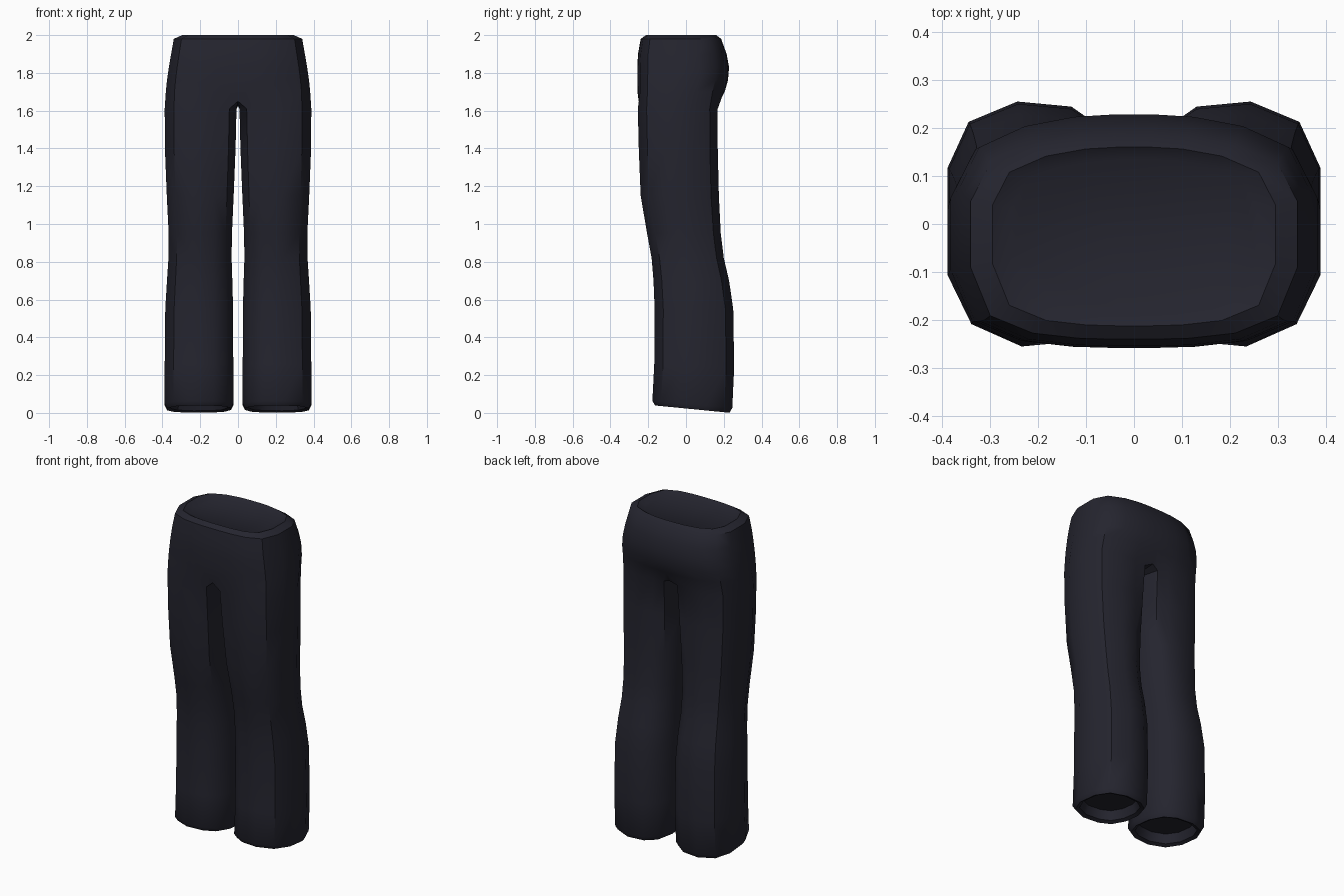
import bpy
import bmesh
import math

cube = bpy.data.objects.get("Cube")
if cube:
    bpy.data.objects.remove(cube, do_unlink=True)

# Dark navy cloth
cloth = bpy.data.materials.new("dark navy cloth")
cloth.use_nodes = True
colour = (0.018, 0.018, 0.028, 1)
cloth.diffuse_color = colour
bsdf = cloth.node_tree.nodes["Principled BSDF"]
bsdf.inputs["Base Color"].default_value = colour
bsdf.inputs["Roughness"].default_value = 0.9

# Leg outline: front inner corner, around the outside, to the inner side
LEG = [(-.8, -.75), (-.42, -.95), (.19, -1), (.74, -.78), (1, -.3), (1, .35),
       (.76, .8), (.2, 1), (-.42, .95), (-.8, .72), (-1, .25), (-1, -.3)]
# Hip outline: front centre, around the outside, to back centre
HIP = [(0, -1), (.12, -1), (.34, -.99), (.62, -.94), (.88, -.77), (1, -.3), (1, .35),
       (.88, .72), (.62, .9), (.34, .98), (.12, 1), (0, 1)]

# Leg rows: height, inner x, outer x, front y, back y
LEG_ROWS = [(.045, .025, .388, -.178, .245), (.25, .025, .388, -.168, .255),
            (.55, .026, .385, -.166, .25), (.7, .03, .376, -.172, .228),
            (.82, .034, .368, -.182, .2), (.95, .032, .367, -.206, .184),
            (1.15, .023, .377, -.24, .174), (1.4, .013, .387, -.25, .168),
            (1.61, .008, .388, -.255, .168)]
# Hip rows: height, outer x, front y, back y
HIP_ROWS = [(1.7, .382, -.257, .205), (1.76, .376, -.258, .222), (1.83, .366, -.258, .228),
            (1.9, .354, -.254, .215), (1.98, .34, -.24, .186), (2, .295, -.212, .16),
            (1.982, .255, -.182, .135)]

bm = bmesh.new()


def leg_ring(z, x0, x1, y0, y1, scale=1.0):
    """One loop round the leg; the hem slopes down to the back."""
    cx, cy = (x0 + x1) / 2, (y0 + y1) / 2
    slope = .02 * max(0, 1 - z / .5)
    square = max(0, (z - 1) / .6)
    ring = []
    for i, (u, v) in enumerate(LEG):
        if i in (0, 9):
            v += math.copysign(.2 * square, v)
        ring.append(bm.verts.new((cx + u * scale * (x1 - x0) / 2,
                                  cy + v * scale * (y1 - y0) / 2, z - slope * v)))
    return ring


def hip_ring(z, x, y0, y1):
    cy, half = (y0 + y1) / 2, (y1 - y0) / 2
    return [bm.verts.new((u * x, cy + v * half, z)) for u, v in HIP]


def bridge(a, b, closed):
    n = len(a)
    for i in range(n if closed else n - 1):
        j = (i + 1) % n
        bm.faces.new((a[i], a[j], b[j], b[i]))


# Leg with a turned-in hem and a recessed end
hem = LEG_ROWS[0][1:]
rings = [leg_ring(z, *hem, scale=s) for z, s in ((.085, .74), (.03, .82), (.02, .93))]
rings += [leg_ring(*row) for row in LEG_ROWS]
bm.faces.new(rings[0])
for low, high in zip(rings, rings[1:]):
    bridge(low, high, True)

# Crotch line joining the two legs
top = rings[-1]
front, mid_front, mid_back, back = [
    bm.verts.new((0, y, z)) for y, z in ((-.25, 1.65), (-.1, 1.635), (.08, 1.625), (.165, 1.63))]
bm.faces.new((top[9], top[10], mid_back, back))
bm.faces.new((top[10], top[11], mid_front, mid_back))
bm.faces.new((top[11], top[0], front, mid_front))

# Hips, waistband edge and recessed waist
last = [front] + top[:10] + [back]
for row in HIP_ROWS:
    ring = hip_ring(*row)
    bridge(last, ring, False)
    last = ring
bm.faces.new(last)

# Mirror to the other side and weld the centre
bmesh.ops.mirror(bm, geom=bm.verts[:] + bm.edges[:] + bm.faces[:], axis="X", merge_dist=.0005)
bmesh.ops.remove_doubles(bm, verts=bm.verts[:], dist=.0005)
bmesh.ops.recalc_face_normals(bm, faces=bm.faces[:])

mesh = bpy.data.meshes.new("trousers")
bm.to_mesh(mesh)
bm.free()
mesh.materials.append(cloth)
trousers = bpy.data.objects.new("trousers", mesh)
bpy.context.collection.objects.link(trousers)

bpy.ops.object.select_all(action="DESELECT")
trousers.select_set(True)
bpy.context.view_layer.objects.active = trousers
bpy.ops.object.shade_smooth_by_angle(angle=math.radians(40))
